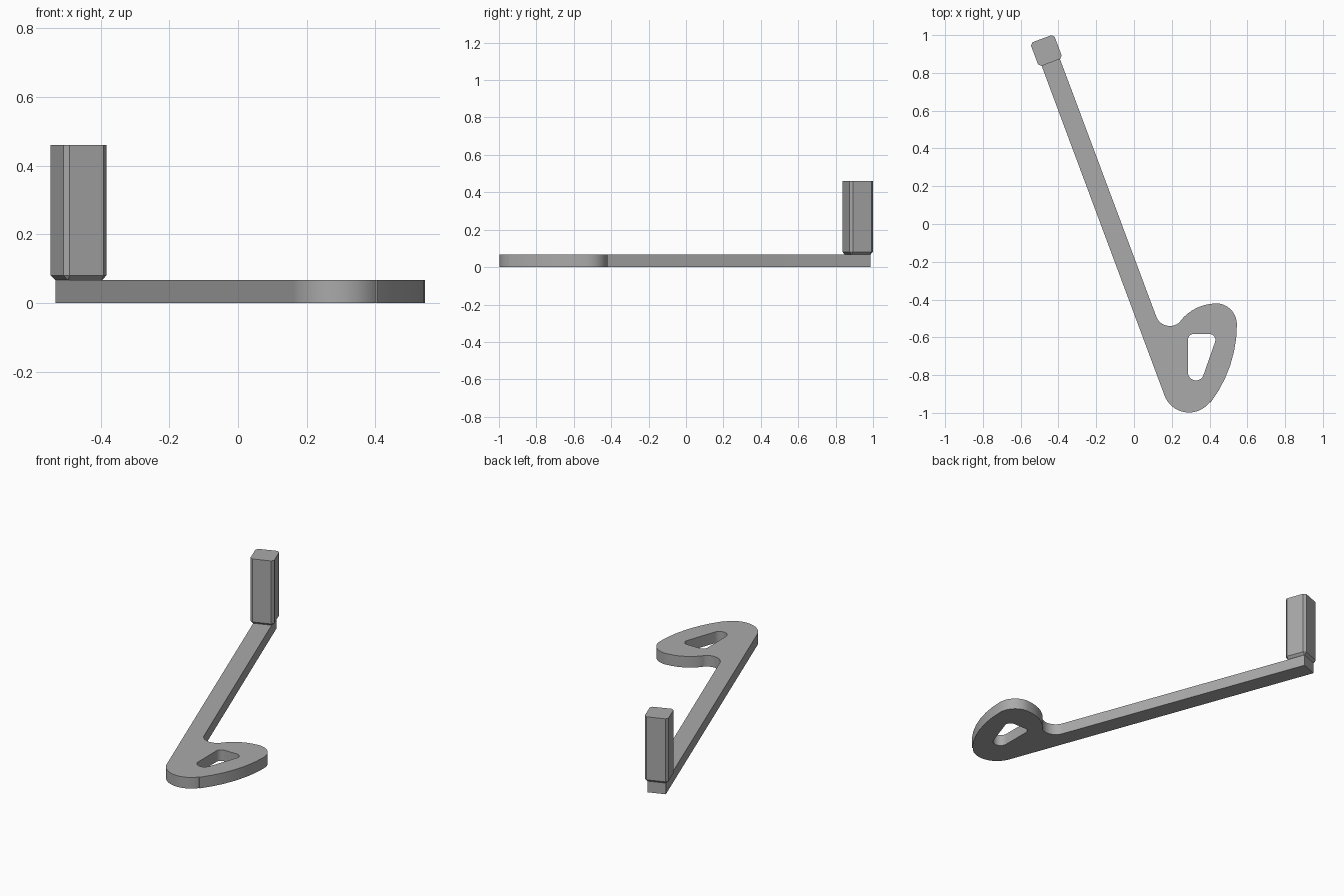
import bpy, bmesh, math
from mathutils import Vector, Matrix

if "Cube" in bpy.data.objects:
    bpy.data.objects.remove(bpy.data.objects["Cube"])

TILT = 20.5          # lean of the arm, in degrees
THICK = 0.067        # plate thickness

grey = bpy.data.materials.new("plain grey")
grey.use_nodes = True
colour = (0.4, 0.4, 0.4, 1)
grey.diffuse_color = colour
grey.node_tree.nodes["Principled BSDF"].inputs["Base Color"].default_value = colour


def arc(cx, cy, r, start, end):
    """Points along a circular arc, angles in degrees."""
    n = max(4, round(abs(end - start) / 6))
    angles = [math.radians(start + (end - start) * i / n) for i in range(n + 1)]
    return [(cx + r * math.cos(a), cy + r * math.sin(a)) for a in angles]


def add_loop(bm, points):
    """Closed loop of edges, skipping coincident points."""
    verts = []
    for p in points:
        co = Vector((*p, 0))
        if not verts or (co - verts[-1].co).length > 0.004:
            verts.append(bm.verts.new(co))
    return [bm.edges.new((v, verts[i - 1])) for i, v in enumerate(verts)]


def finish(bm, name):
    bmesh.ops.recalc_face_normals(bm, faces=bm.faces)
    mesh = bpy.data.meshes.new(name)
    bm.to_mesh(mesh)
    bm.free()
    mesh.materials.append(grey)
    obj = bpy.data.objects.new(name, mesh)
    bpy.context.collection.objects.link(obj)
    return obj


# Flat arm with a rounded head, drawn as one outline plus the head's slot
left = 180 + TILT
outline = (arc(0.291, -0.86, 0.138, left, 323)        # heel
           + arc(-0.143, -0.53, 0.688, -37, 0)        # long outer curve
           + arc(0.434, -0.53, 0.11, 0, 90)           # shoulder
           + arc(0.436, -0.664, 0.243, 90, 141)       # crown
           + arc(0.19, -0.463, 0.077, 321, left)      # inner fillet
           + [(-0.434, 0.986), (-0.531, 0.95)])       # square far end
slot = (arc(0.317, -0.614, 0.032, 90, 180)
        + arc(0.328, -0.786, 0.042, 180, 340)
        + arc(0.399, -0.614, 0.032, -20, 90))

bm = bmesh.new()
edges = add_loop(bm, outline) + add_loop(bm, slot)
bmesh.ops.triangle_fill(bm, edges=edges, use_beauty=True, use_dissolve=False)
raised = bmesh.ops.extrude_face_region(bm, geom=bm.faces[:])["geom"]
bmesh.ops.translate(bm, vec=(0, 0, THICK),
                    verts=[g for g in raised if isinstance(g, bmesh.types.BMVert)])
arm = finish(bm, "arm_plate")
bpy.ops.object.select_all(action='DESELECT')
arm.select_set(True)
bpy.context.view_layer.objects.active = arm
bpy.ops.object.shade_smooth_by_angle(angle=math.radians(30))

# Upright post: chamfered on the sides and bottom, sharp on top
width, height = 0.134, 0.393
bm = bmesh.new()
bmesh.ops.create_cube(bm, size=1)
bmesh.ops.scale(bm, vec=(width, width, height), verts=bm.verts)
soft = [e for e in bm.edges if min(v.co.z for v in e.verts) < 0]
bmesh.ops.bevel(bm, geom=soft, offset=0.014, segments=1, affect='EDGES')
bmesh.ops.rotate(bm, matrix=Matrix.Rotation(math.radians(TILT), 3, 'Z'), verts=bm.verts)
post = finish(bm, "upright_post")
post.location = (-0.464, 0.918, THICK + height / 2)
